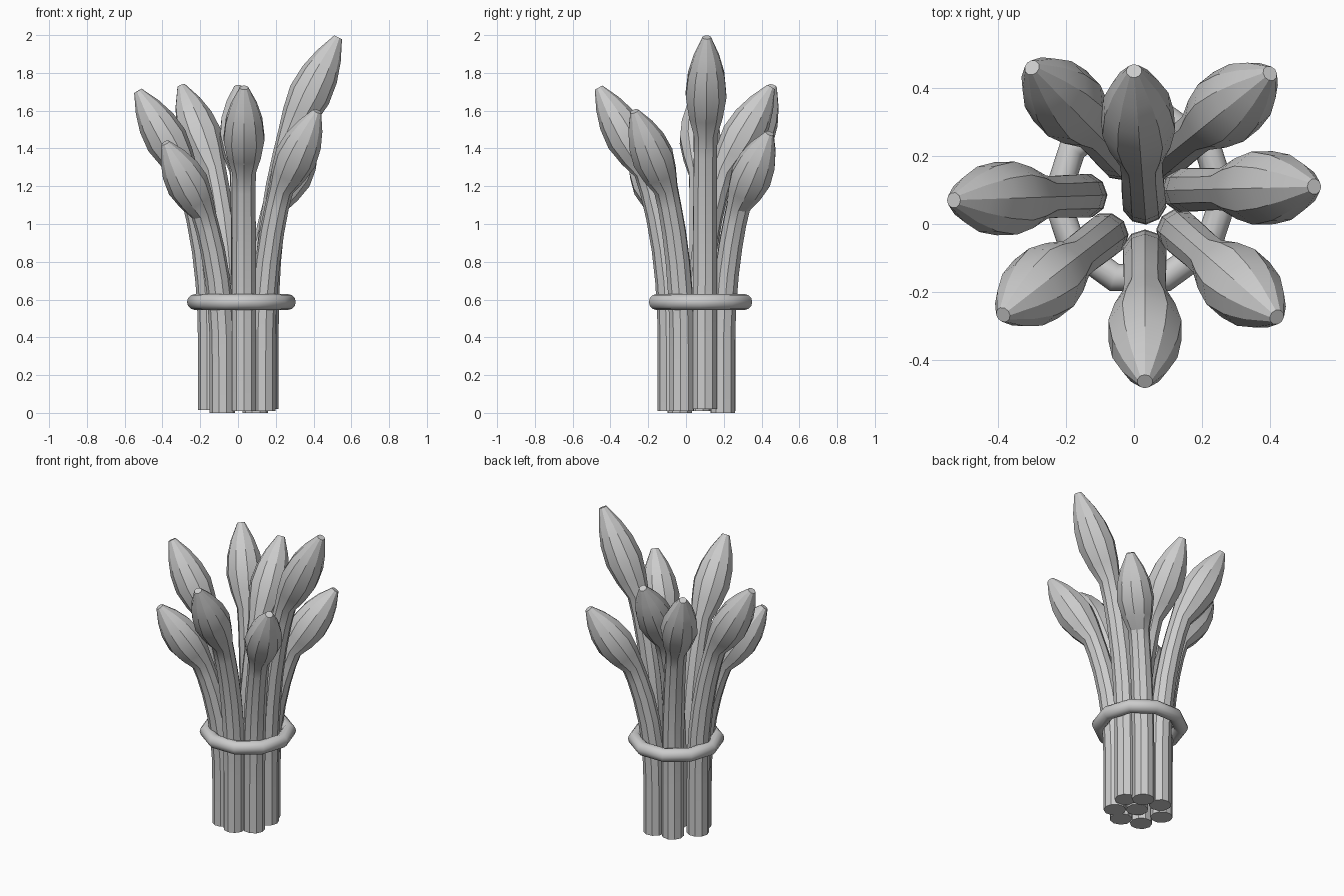
import bpy, bmesh, math
from mathutils import Vector

if "Cube" in bpy.data.objects:
    bpy.data.objects.remove(bpy.data.objects["Cube"])

SIDES = 10
# profile: (fraction of height, radius)
PROFILE = [(0, .067), (.2, .067), (.3, .067), (.4, .067), (.5, .066), (.6, .065), (.68, .064),
           (.74, .066), (.79, .094), (.845, .113), (.90, .101), (.95, .070), (1, .023)]
BEND, NECK, NECK_LEAN = .2, .74, .335  # where the lean starts, where the bud starts, lean there


def lean_at(t):
    """Share of the total outward lean: curved stem, then a nearly straight bud."""
    if t <= BEND:
        return 0
    if t <= NECK:
        return NECK_LEAN * ((t - BEND) / (NECK - BEND)) ** 2.3
    return NECK_LEAN + (1 - NECK_LEAN) * (t - NECK) / (1 - NECK)


def finish(obj, angle):
    bpy.ops.object.select_all(action='DESELECT')
    obj.select_set(True)
    bpy.context.view_layer.objects.active = obj
    bpy.ops.object.shade_smooth_by_angle(angle=math.radians(angle))


def stalk(name, base, tip):
    """Curved stem with a swollen bud, swept along a path that leans outward."""
    base, tip = Vector(base), Vector(tip)
    lean = Vector((tip.x - base.x, tip.y - base.y, 0))
    height = tip.z - base.z
    out = lean.normalized()
    bm = bmesh.new()
    rings = []
    for t, r in PROFILE:
        centre = base + lean * lean_at(t) + Vector((0, 0, t * height))
        slope = (lean_at(t + .05) - lean_at(t - .05)) / .1
        tangent = (lean * slope + Vector((0, 0, height))).normalized()
        side = tangent.cross(out).normalized()
        fwd = side.cross(tangent)
        ring = []
        for i in range(SIDES):
            a = 2 * math.pi * i / SIDES
            ring.append(bm.verts.new(centre + r * (math.cos(a) * fwd + math.sin(a) * side)))
        rings.append(ring)
    for lo, hi in zip(rings, rings[1:]):
        for i in range(SIDES):
            j = (i + 1) % SIDES
            bm.faces.new((lo[i], lo[j], hi[j], hi[i]))
    bm.faces.new(rings[0])
    bm.faces.new(rings[-1])
    bmesh.ops.recalc_face_normals(bm, faces=bm.faces)
    mesh = bpy.data.meshes.new(name)
    bm.to_mesh(mesh)
    bm.free()
    obj = bpy.data.objects.new(name, mesh)
    bpy.context.collection.objects.link(obj)
    finish(obj, 30)


# stalks: base point, tip point
STALKS = [
    ((.03, .065, .01), (0, .45, 1.725)),
    ((.148, .10, .02), (.53, .11, 1.988)),
    ((.092, .195, 0), (.40, .443, 1.48)),
    ((-.04, .195, .01), (-.30, .46, 1.73)),
    ((-.145, .083, .015), (-.53, .07, 1.705)),
    ((-.083, -.033, 0), (-.385, -.267, 1.43)),
    ((.032, -.083, .01), (.032, -.463, 1.722)),
    ((.132, -.022, .01), (.42, -.274, 1.597)),
]
for n, (b, t) in enumerate(STALKS, 1):
    stalk(f"stalk_{n}", b, t)

# tie band around the bundle
bpy.ops.mesh.primitive_torus_add(location=(.018, .077, .587), major_segments=10, minor_segments=12,
                                 major_radius=.246, minor_radius=.042)
band = bpy.context.object
band.name = "tie_band"
finish(band, 40)
